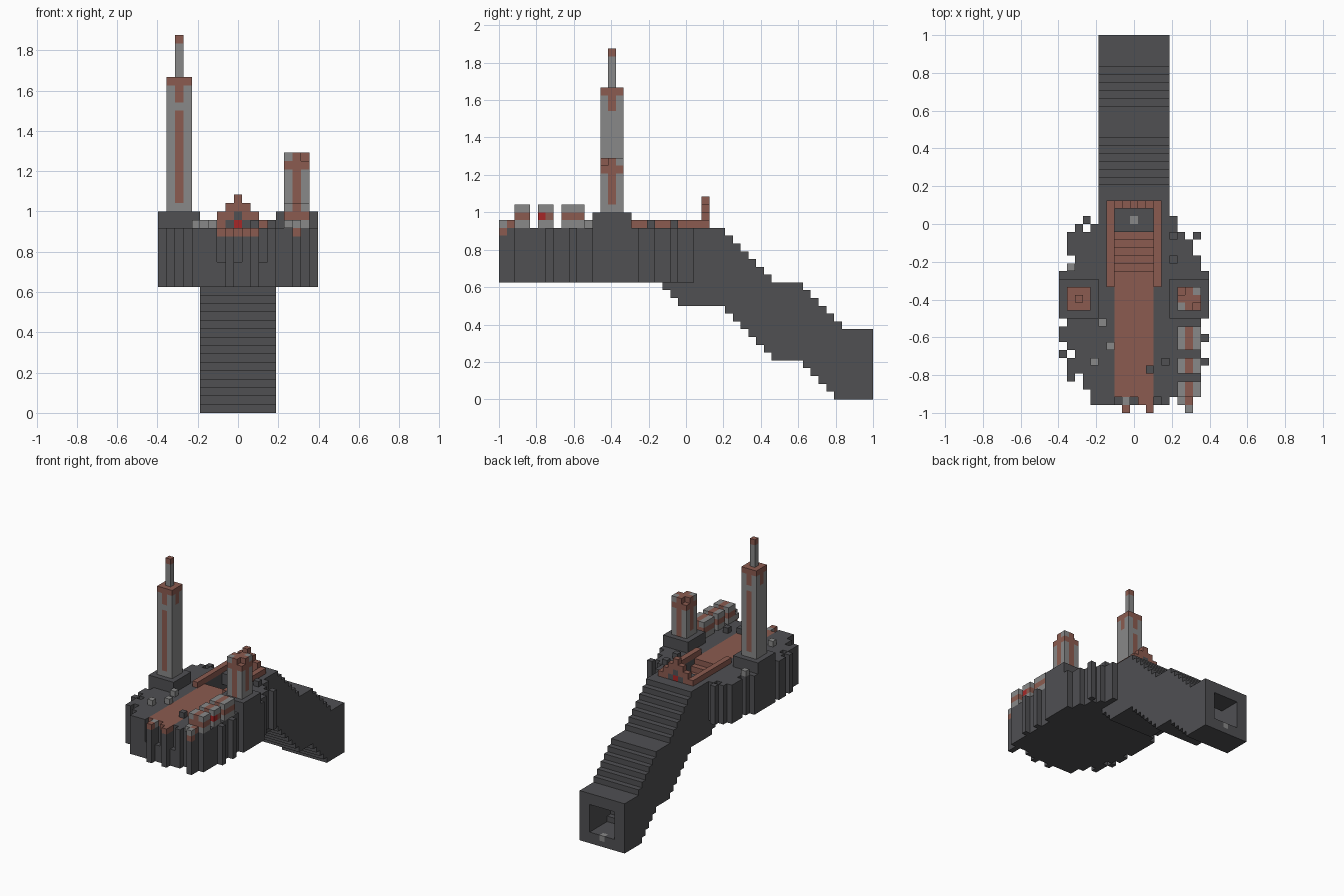
import bpy, bmesh
from mathutils import Vector

if "Cube" in bpy.data.objects:
    bpy.data.objects.remove(bpy.data.objects["Cube"])

V = 1 / 24  # block size
DARK, GREY, RUST, RED = range(4)


def material(name, rgb):
    m = bpy.data.materials.new(name)
    m.use_nodes = True
    m.diffuse_color = (*rgb, 1)
    m.node_tree.nodes["Principled BSDF"].inputs["Base Color"].default_value = (*rgb, 1)
    return m


MATS = [material("dark stone", (0.08, 0.08, 0.086)), material("grey stone", (0.25, 0.25, 0.25)),
        material("rust", (0.26, 0.105, 0.08)), material("red", (0.38, 0.02, 0.02))]
AXES = [Vector(a) for a in ((1, 0, 0), (0, 1, 0), (0, 0, 1))]


def build(name, cells):
    """Skin a {(i, j, k): colour} set of blocks and merge its flat faces."""
    bm = bmesh.new()
    for cell, colour in cells.items():
        base = Vector(cell) + Vector((-9.5, -24, 0))
        for n in range(3):
            u, w = AXES[(n + 1) % 3], AXES[(n + 2) % 3]
            for s in (0, 1):
                near = list(cell)
                near[n] += 2 * s - 1
                if tuple(near) in cells:
                    continue
                o = base + AXES[n] * s
                pts = [o, o + u, o + u + w, o + w]
                f = bm.faces.new([bm.verts.new(p * V) for p in (pts if s else pts[::-1])])
                f.material_index = colour
    bmesh.ops.remove_doubles(bm, verts=bm.verts, dist=0.001)
    bmesh.ops.dissolve_limit(bm, angle_limit=0.01, verts=bm.verts, edges=bm.edges,
                             delimit={'MATERIAL', 'NORMAL'})
    me = bpy.data.meshes.new(name)
    bm.to_mesh(me)
    bm.free()
    for m in MATS:
        me.materials.append(m)
    ob = bpy.data.objects.new(name, me)
    bpy.context.collection.objects.link(ob)


def box(xs, ys, zs, rule=DARK):
    """Blocks in half-open ranges, coloured by a constant or a rule."""
    return {(i, j, k): rule(i, j, k) if callable(rule) else rule
            for i in range(*xs) for j in range(*ys) for k in range(*zs)}


# Heights of the stepped passage along its length
def drop(j, start, steps):
    return min(max(j - start + 1, 0), steps)


def top(j):
    return 22 - drop(j, 29, 7) - drop(j, 39, 6)


def bottom(j):
    return 15 - drop(j, 21, 3) - drop(j, 29, 7) - drop(j, 39, 5)


def floor(j):
    return max(bottom(j) + 2, 22 - drop(j, 18, 99))


# Round deck with a ragged rim and a rust walkway
left = [4, 4, 3, 3, 2, 1, 2, 1, 0, 0, 1, 0, 0, 0, 0, 0, 0, 1, 2, 1, 1, 1, 4, 5]
right = [13, 17, 17, 17, 17, 18, 17, 17, 18, 17, 17, 18, 18, 18, 18, 18, 18, 17, 17, 16, 16, 15, 14, 14]


def walkway(i, j, k):
    return RUST if 7 <= i <= 11 and 2 <= j and k == 21 else DARK


deck = {}
for n, (a, b) in enumerate(zip(left, right)):
    j = n + 1
    spans = [(a, b + 1)] if j < 17 else [(a, 5), (14, b + 1)]
    for span in spans:
        deck.update(box(span, (j, j + 1), (15, 22), walkway))
for i, j in ((8, 0), (11, 0), (16, 0), (16, 1), (1, 4), (1, 5), (0, 7), (2, 23), (3, 24), (17, 22)):
    deck.update(box((i, i + 1), (j, j + 1), (15, 22)))
for i, j, c in ((8, 0, RUST), (11, 0, RUST), (11, 1, RUST), (10, 1, RUST), (8, 1, GREY), (16, 0, RUST)):
    deck[i, j, 21] = c
for i, j in ((7, 1), (9, 1), (12, 1)):
    for k in range(18, 22):
        deck.pop((i, j, k), None)
build("deck", deck)

# Hollow stepped passage with the stair well
passage = {}
for j in range(17, 48):
    for (i, _, k), c in box((5, 14), (j, j + 1), (bottom(j), top(j))).items():
        ceiling = 22 if j < 23 else top(j) - 2
        inner = 7 <= i <= 11
        if inner and floor(j) <= k < ceiling:
            continue
        passage[i, j, k] = RUST if inner and j < 23 and k == floor(j) - 1 else c
passage[9, 24, 21] = GREY
passage[9, 47, 1] = GREY
build("passage", passage)

# Rails and gable over the stairs
for i, side in ((6, "right"), (12, "left")):
    build(side + "_rail", box((i, i + 1), (16, 26), (22, 23), RUST))
gable = {}
for h in range(4):
    gable.update(box((6 + h, 13 - h), (26, 27), (22 + h, 23 + h), RUST))
gable.update({(8, 26, 22): DARK, (10, 26, 22): DARK, (9, 26, 23): DARK, (9, 26, 22): RED})
build("gable", gable)

# Tower pedestals
for i, side in ((0, "right"), (14, "left")):
    build(side + "_pedestal", box((i, i + 5), (12, 17), (22, 24)))


# Tall tower with rust streaks on front and back
def tall_rule(i, j, k):
    drip = (i == 2 or j == 14) and k >= 37
    streak = i == 2 and 25 <= k < 36
    return RUST if k == 39 or drip or streak else GREY


build("tall_tower", box((1, 4), (13, 16), (24, 40), tall_rule))
build("tower_mast", box((2, 3), (14, 15), (40, 45), lambda i, j, k: RUST if k == 44 else GREY))


# Broken short tower
def short_rule(i, j, k):
    middle = i == 16 or j == 14
    return RUST if (middle and k >= 25) or k == 29 or (i == 16 and k == 24) else GREY


short = box((15, 18), (13, 16), (24, 31), short_rule)
for i, j in ((17, 13), (15, 15)):
    del short[i, j, 30]
build("short_tower", short)


# Fallen column in pieces
def fallen_rule(i, j, k):
    return RUST if i == 16 or k == 23 else GREY


for n, (a, b) in enumerate(((2, 4), (5, 7), (8, 11))):
    piece = box((15, 18), (a, b), (22, 25), fallen_rule)
    if n == 1:
        piece[17, 5, 23] = RED
    build(f"fallen_column_{n + 1}", piece)
build("fallen_tip", {(16, 0, 22): GREY, (16, 1, 22): RUST, (15, 1, 22): GREY})

# Loose rubble blocks
for n, (i, j) in enumerate(((5, 11), (6, 8), (4, 6), (1, 18))):
    build(f"grey_rubble_{n + 1}", {(i, j, 22): GREY})
for n, (i, j) in enumerate(((11, 5), (14, 19), (14, 22), (13, 6))):
    build(f"dark_rubble_{n + 1}", {(i, j, 22): DARK})
